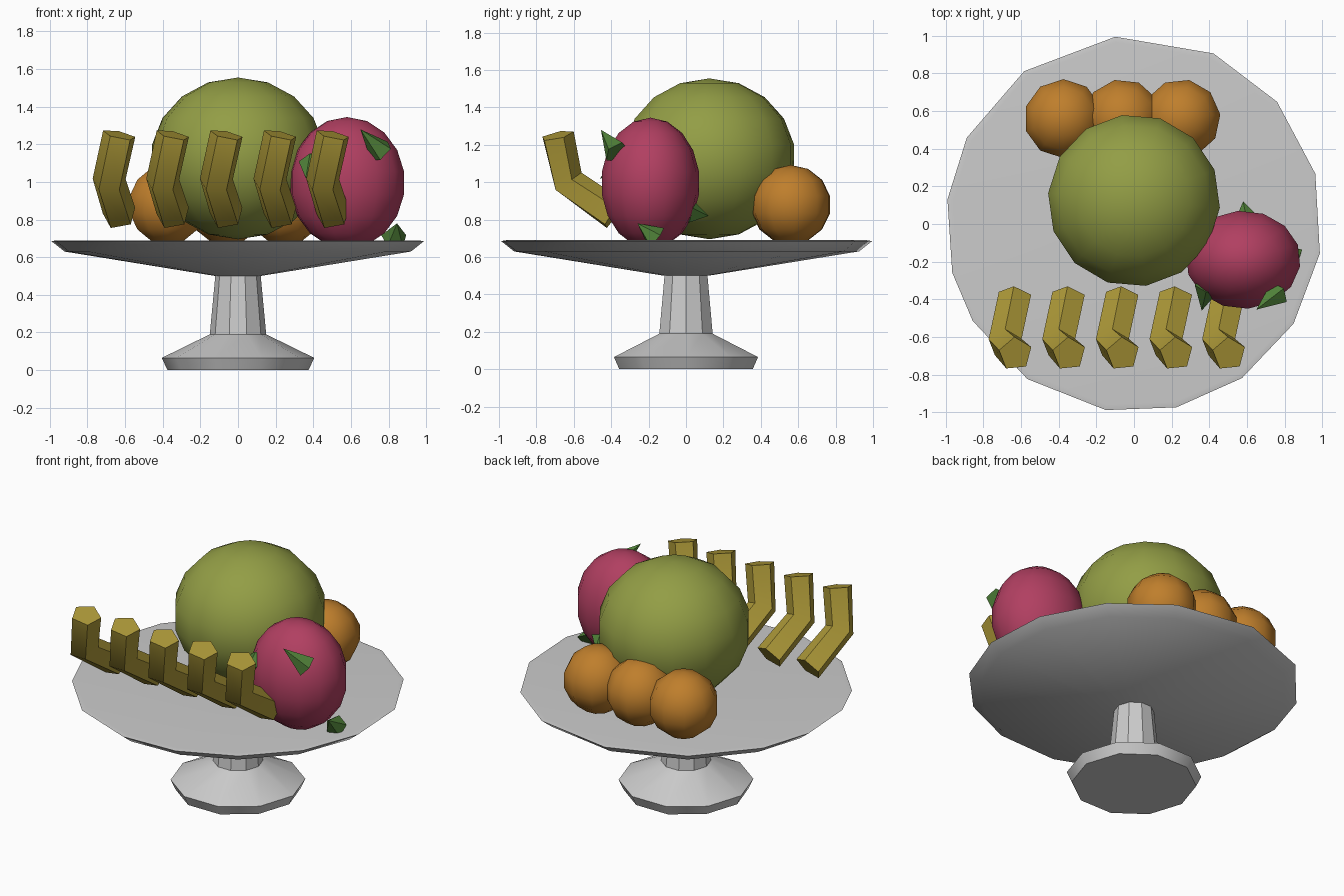
import bpy, bmesh
from math import sin, cos, radians, tau
from mathutils import Vector, Matrix

if "Cube" in bpy.data.objects:
    bpy.data.objects.remove(bpy.data.objects["Cube"])


def finish(name, bm, color=None, angle=40):
    bmesh.ops.recalc_face_normals(bm, faces=bm.faces[:])
    me = bpy.data.meshes.new(name)
    bm.to_mesh(me)
    bm.free()
    ob = bpy.data.objects.new(name, me)
    bpy.context.collection.objects.link(ob)
    if color:
        mat = bpy.data.materials.get(color[0]) or bpy.data.materials.new(color[0])
        mat.diffuse_color = (*color[1], 1)
        mat.use_nodes = True
        mat.node_tree.nodes["Principled BSDF"].inputs["Base Color"].default_value = mat.diffuse_color
        me.materials.append(mat)
    bpy.ops.object.select_all(action='DESELECT')
    ob.select_set(True)
    bpy.context.view_layer.objects.active = ob
    bpy.ops.object.shade_smooth_by_angle(angle=radians(angle))
    return ob


def skin(bm, rings):
    """Bridge consecutive vertex rings; a single-vertex ring is a tip."""
    for a, b in zip(rings, rings[1:]):
        n = max(len(a), len(b))
        for i in range(n):
            j = (i + 1) % n
            if len(a) == 1:
                bm.faces.new((a[0], b[i], b[j]))
            elif len(b) == 1:
                bm.faces.new((a[i], a[j], b[0]))
            else:
                bm.faces.new((a[i], a[j], b[j], b[i]))


def lathe(name, profile, angles, smooth):
    bm = bmesh.new()
    rings = []
    for r, z in profile:
        if r == 0:
            rings.append([bm.verts.new((0, 0, z))])
        else:
            rings.append([bm.verts.new((r * cos(a), r * sin(a), z)) for a in angles])
    skin(bm, rings)
    return finish(name, bm, angle=smooth)


def fruit(name, center, radii, color, segs, rings, turn):
    bm = bmesh.new()
    bmesh.ops.create_uvsphere(bm, u_segments=segs, v_segments=rings, radius=1)
    m = (Matrix.Translation(center) @ Matrix.Diagonal((*radii, 1))
         @ Matrix.Rotation(radians(turn), 4, 'Z'))
    bmesh.ops.transform(bm, matrix=m, verts=bm.verts[:])
    return finish(name, bm, color, 60)


MELON = ("melon_green", (0.29, 0.34, 0.06))
ORANGE = ("orange_skin", (0.52, 0.21, 0.025))
PINK = ("pink_skin", (0.44, 0.05, 0.12))
LEAF = ("leaf_green", (0.08, 0.22, 0.04))
YELLOW = ("banana_yellow", (0.42, 0.32, 0.04))

# Dish with an irregular 15-sided rim
rim = [radians(a) for a in (-165, -149, -124.5, -98.6, -77, -55, -32, -9,
                            15.5, 40.5, 65, 95.7, 125.7, 152.7, 172.5)]
lathe("dish", [(0, 0.5), (0.12, 0.5), (0.93, 0.63), (1.0, 0.685),
               (0.97, 0.69), (0, 0.56)], rim, 30)

# Stem and foot
lathe("pedestal", [(0, 0), (0.375, 0), (0.405, 0.065), (0.15, 0.19),
                   (0.118, 0.53), (0, 0.53)],
      [tau * i / 10 for i in range(10)], 35)

# Round fruit
fruit("melon", (0, 0.125, 1.125), (0.465, 0.465, 0.43), MELON, 14, 9, 8)
for i, x in enumerate((-0.375, -0.06, 0.25)):
    fruit(f"orange_{i + 1}", (x, 0.56, 0.88), (0.215, 0.215, 0.212), ORANGE, 10, 7, 12 * i)
fruit("pink_fruit", (0.58, -0.19, 0.995), (0.31, 0.265, 0.35), PINK, 14, 9, 5)

# Pointed leaf scales on the pink fruit, given as base and tip
scales = [((0.76, -0.37, 1.16), (0.65, -0.455, 1.28)),
          ((0.39, -0.33, 1.09), (0.36, -0.46, 1.02)),
          ((0.83, -0.16, 0.70), (0.845, -0.26, 0.78)),
          ((0.60, 0.02, 0.84), (0.58, 0.12, 0.82))]
for i, (base, tip) in enumerate(scales):
    base, tip = Vector(base), Vector(tip)
    d = tip - base
    bm = bmesh.new()
    bmesh.ops.create_cone(bm, cap_ends=True, segments=5, radius1=0.07,
                          radius2=0, depth=d.length)
    m = Matrix.Translation((base + tip) / 2) @ d.to_track_quat('Z', 'Y').to_matrix().to_4x4()
    bmesh.ops.transform(bm, matrix=m, verts=bm.verts[:])
    finish(f"leaf_scale_{i + 1}", bm, LEAF)

# Row of bent five-sided bananas
path = [Vector(p) for p in ((0, -0.385, 0.825), (-0.055, -0.635, 1.0), (0, -0.69, 1.25))]
dirs = [(path[1] - path[0]).normalized(), None, (path[2] - path[1]).normalized()]
dirs[1] = (dirs[0] + dirs[2]).normalized()
for k, x in enumerate((-0.63, -0.345, -0.06, 0.225, 0.505)):
    bm = bmesh.new()
    rings = []
    for p, d in zip(path, dirs):
        side = Vector((0, 1, 0.5)).cross(d).normalized()
        up = d.cross(side)
        rings.append([bm.verts.new(p + Vector((x, 0, 0))
                                   + 0.092 * (cos(tau * i / 5) * up + sin(tau * i / 5) * side))
                      for i in range(5)])
    skin(bm, rings)
    bm.faces.new(rings[0])
    bm.faces.new(rings[-1])
    finish(f"banana_{k + 1}", bm, YELLOW, 45)
